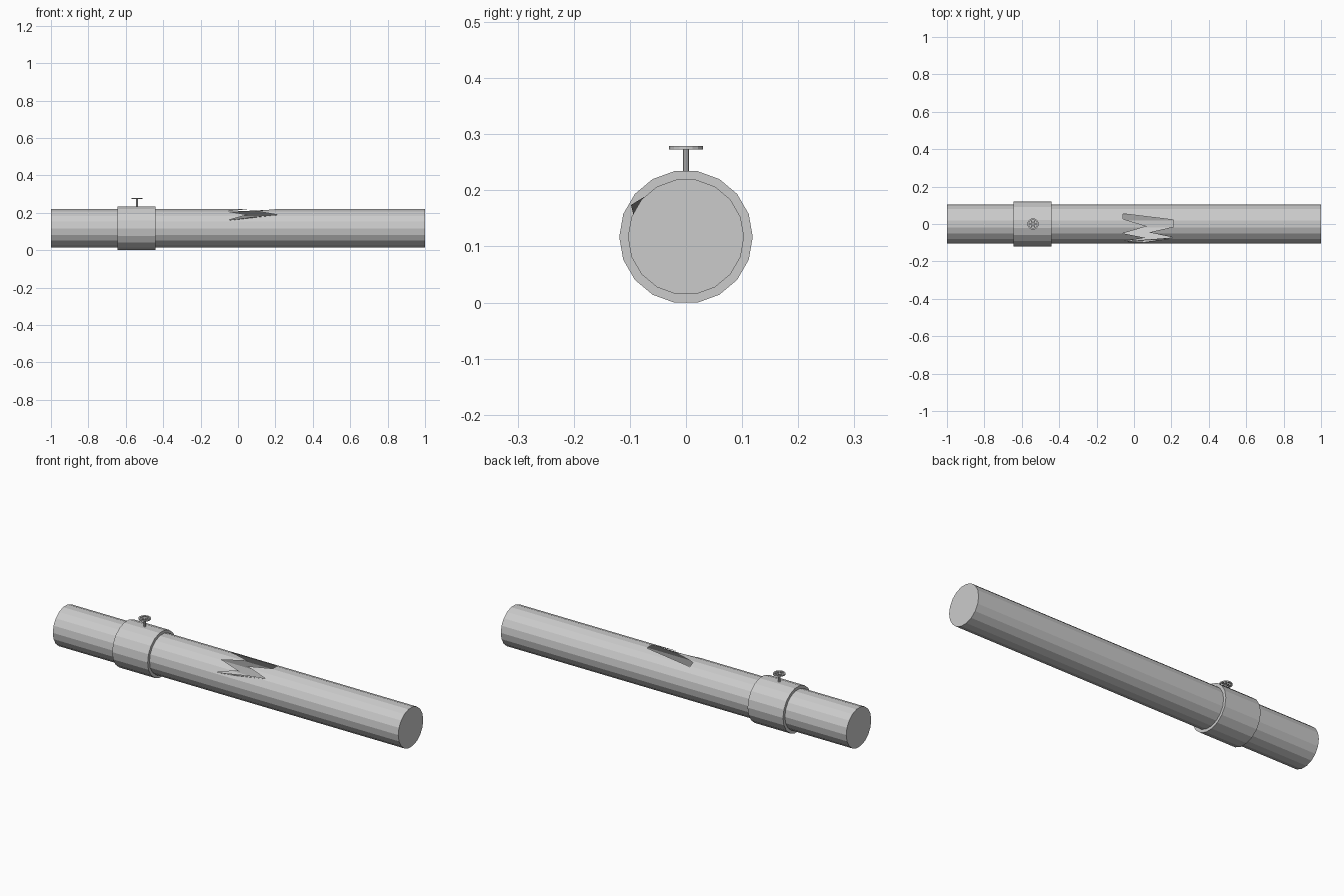
import bpy, bmesh, math
from mathutils import Matrix, Vector

if "Cube" in bpy.data.objects:
    bpy.data.objects.remove(bpy.data.objects["Cube"])

ZC = 0.117      # pipe axis height
R = 0.1035      # pipe radius
RC = 0.119      # collar radius
VX = -0.54      # valve position


def new_object(name, bm):
    me = bpy.data.meshes.new(name)
    bm.to_mesh(me)
    bm.free()
    ob = bpy.data.objects.new(name, me)
    bpy.context.collection.objects.link(ob)
    return ob


def lathe(name, profile, sides, along_x, origin, closed=False, caps=False):
    """Revolve (axial, radius) points round the x or z axis."""
    bm = bmesh.new()
    rings = []
    for a, r in profile:
        ring = []
        for i in range(sides):
            t = 2 * math.pi * i / sides
            c, s = r * math.cos(t), r * math.sin(t)
            p = Vector((a, c, s)) if along_x else Vector((c, s, a))
            ring.append(bm.verts.new(p + Vector(origin)))
        rings.append(ring)
    pairs = list(zip(rings, rings[1:]))
    if closed:
        pairs.append((rings[-1], rings[0]))
    for a, b in pairs:
        for i in range(sides):
            j = (i + 1) % sides
            bm.faces.new((a[i], a[j], b[j], b[i]))
    if caps:
        bm.faces.new(rings[0])
        bm.faces.new(rings[-1])
    bmesh.ops.recalc_face_normals(bm, faces=bm.faces)
    return new_object(name, bm)


# main pipe
pipe = lathe("pipe", [(-1, R), (1, R)], 18, True, (0, 0, ZC), caps=True)

# jagged hole outline seen from above, extruded into a cutter
hole = [(-0.06, 0.055), (-0.06, 0.027), (0.07, -0.012), (-0.06, -0.05),
        (0.06, -0.074), (-0.055, -0.093), (0.21, -0.072), (0.08, -0.045),
        (0.21, -0.015), (0.21, 0.022)]
bm = bmesh.new()
face = bm.faces.new([bm.verts.new((x, y, ZC + 0.003)) for x, y in hole])
ext = bmesh.ops.extrude_face_region(bm, geom=[face])
bmesh.ops.translate(bm, vec=(0, 0, 0.3),
                    verts=[v for v in ext["geom"] if isinstance(v, bmesh.types.BMVert)])
bmesh.ops.recalc_face_normals(bm, faces=bm.faces)
cutter = new_object("hole_cutter", bm)
cutter.hide_render = True

mod = pipe.modifiers.new("hole", 'BOOLEAN')
mod.object = cutter
mod.operation = 'DIFFERENCE'
mod.solver = 'EXACT'
bpy.context.view_layer.objects.active = pipe
bpy.ops.object.modifier_apply(modifier="hole")
bpy.data.objects.remove(cutter)

# keep only the thin outer shell so the pipe is hollow
bm = bmesh.new()
bm.from_mesh(pipe.data)
limit = R * math.cos(math.pi / 18) - 0.0015
inner = [f for f in bm.faces
         if any(math.hypot(v.co.y, v.co.z - ZC) < limit for v in f.verts)]
bmesh.ops.delete(bm, geom=inner, context='FACES')
bm.to_mesh(pipe.data)
bm.free()

# lip bent outward below the tear
bm = bmesh.new()
bm.faces.new([bm.verts.new(p) for p in
              ((-0.055, -0.094, 0.158), (0.21, -0.075, 0.188), (0.06, -0.098, 0.174))])
new_object("bent_lip", bm)

# collar around the pipe
lathe("collar", [(-0.645, R), (-0.645, RC), (-0.44, RC), (-0.44, R)],
      18, True, (0, 0, ZC), closed=True)

# valve stem and handwheel
lathe("valve_stem", [(0.228, 0.0055), (0.279, 0.0055)], 10, False, (VX, 0, 0), caps=True)
lathe("handwheel_rim", [(0.273, 0.022), (0.273, 0.03), (0.279, 0.03), (0.279, 0.022)],
      16, False, (VX, 0, 0), closed=True)
bm = bmesh.new()
for k in range(3):
    m = (Matrix.Translation((VX, 0, 0.276)) @ Matrix.Rotation(k * math.pi / 3, 4, 'Z')
         @ Matrix.Diagonal((0.05, 0.006, 0.005, 1)))
    bmesh.ops.create_cube(bm, size=1, matrix=m)
new_object("handwheel_spokes", bm)
